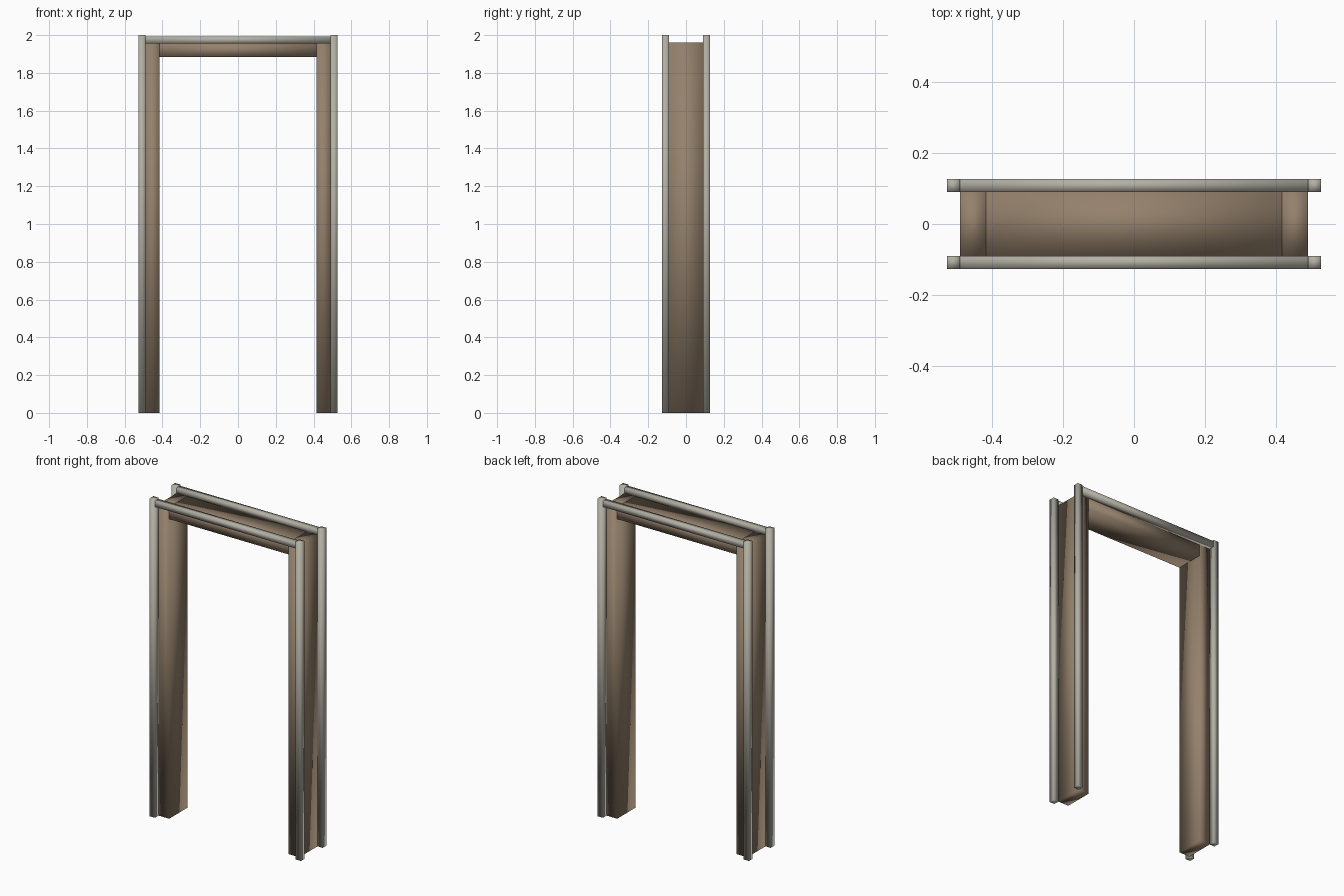
import bpy, bmesh
from mathutils import Vector

if "Cube" in bpy.data.objects:
    bpy.data.objects.remove(bpy.data.objects["Cube"])


def material(name, color):
    mat = bpy.data.materials.new(name)
    mat.diffuse_color = (*color, 1)
    mat.use_nodes = True
    mat.node_tree.nodes["Principled BSDF"].inputs["Base Color"].default_value = mat.diffuse_color
    return mat


wood = material("brown_wood", (0.30, 0.22, 0.15))
trim = material("pale_trim", (0.45, 0.43, 0.37))


def box(name, lo, hi, mat):
    """Smooth-shaded box between two corners."""
    lo, hi = Vector(lo), Vector(hi)
    bm = bmesh.new()
    bmesh.ops.create_cube(bm, size=1)
    for v in bm.verts:
        v.co = (lo + hi) / 2 + v.co * (hi - lo)
    for f in bm.faces:
        f.smooth = True
    me = bpy.data.meshes.new(name)
    bm.to_mesh(me)
    bm.free()
    me.materials.append(mat)
    ob = bpy.data.objects.new(name, me)
    bpy.context.collection.objects.link(ob)
    return ob


def span(side, a, b):
    """Range a..b mirrored to the given side, in ascending order."""
    return sorted((side * a, side * b))


OUT, JAMB, INNER = 0.526, 0.49, 0.416   # half widths
DEPTH, TRIM_DEPTH = 0.09, 0.126         # half depths
TOP = 1.96

# header board between the jambs
box("header", (-INNER, -DEPTH, 1.885), (INNER, DEPTH, TOP), wood)

# side jambs
for sx, side in ((-1, "left"), (1, "right")):
    x0, x1 = span(sx, INNER, JAMB)
    box(f"{side}_jamb", (x0, -DEPTH, 0), (x1, DEPTH, TOP), wood)

# trim posts and top rails, front and back
for sy, face in ((-1, "front"), (1, "back")):
    y0, y1 = span(sy, DEPTH, TRIM_DEPTH)
    box(f"{face}_top_trim", (-JAMB, y0, 1.956), (JAMB, y1, 1.992), trim)
    for sx, side in ((-1, "left"), (1, "right")):
        x0, x1 = span(sx, JAMB, OUT)
        box(f"{face}_{side}_trim_post", (x0, y0, 0), (x1, y1, 2.0), trim)
